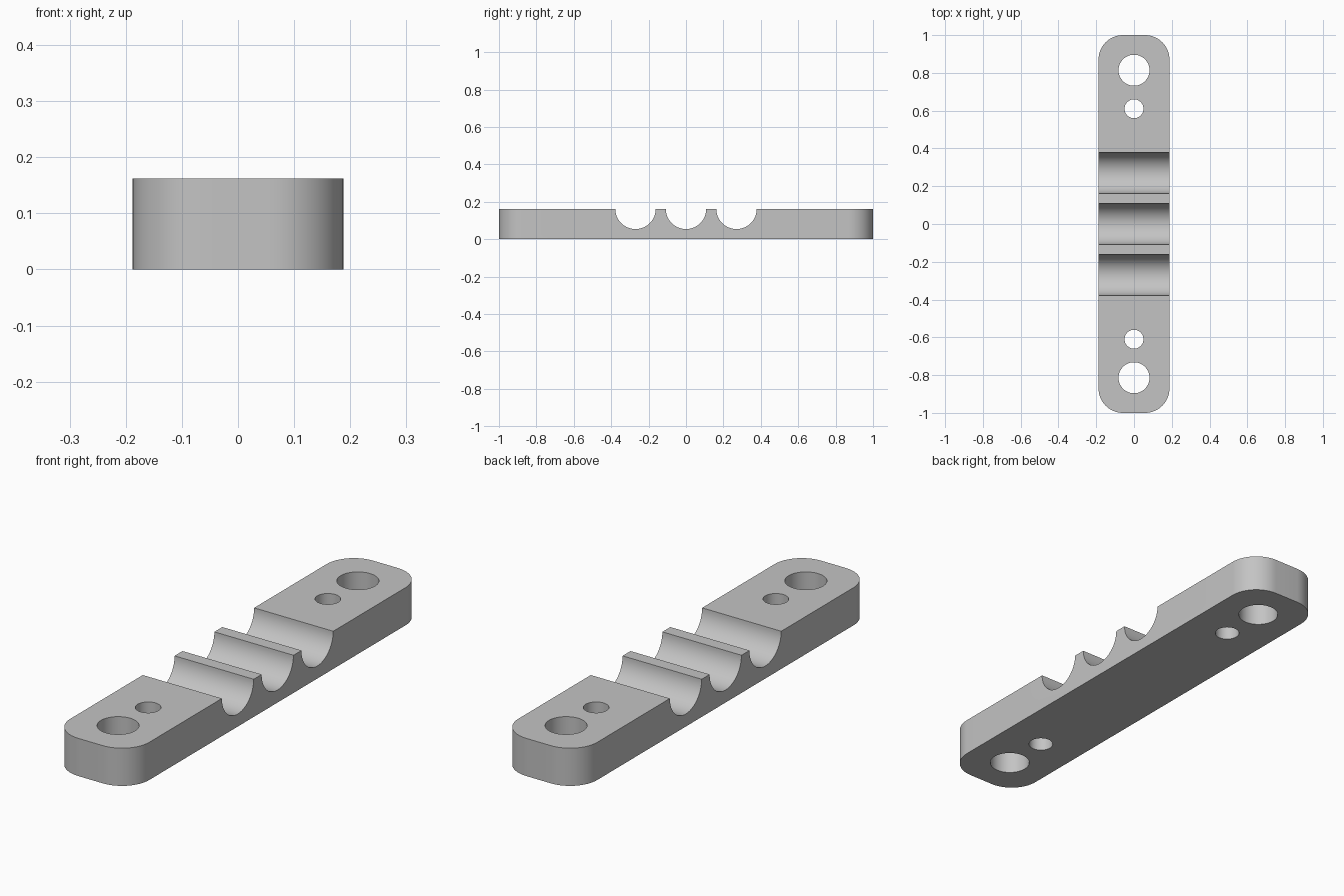
import bpy
import bmesh
import math
from mathutils import Matrix, Vector

cube = bpy.data.objects.get("Cube")
if cube:
    bpy.data.objects.remove(cube, do_unlink=True)

HALF_W, HALF_L, HEIGHT, CORNER = 0.188, 1.0, 0.162, 0.13
GROOVE_R, GROOVE_STEP = 0.108, 0.27
HOLES = [(0.814, 0.082), (0.61, 0.05)]  # distance from centre, radius

grey = bpy.data.materials.new("grey")
grey.use_nodes = True
colour = (0.55, 0.55, 0.55, 1)
grey.diffuse_color = colour
grey.node_tree.nodes["Principled BSDF"].inputs["Base Color"].default_value = colour


def make_object(name, bm):
    bmesh.ops.recalc_face_normals(bm, faces=bm.faces)
    mesh = bpy.data.meshes.new(name)
    bm.to_mesh(mesh)
    bm.free()
    mesh.materials.append(grey)
    obj = bpy.data.objects.new(name, mesh)
    bpy.context.collection.objects.link(obj)
    return obj


def add_cylinder(bm, centre, radius, depth, turn=Matrix()):
    bmesh.ops.create_cone(bm, cap_ends=True, segments=64, radius1=radius, radius2=radius,
                          depth=depth, matrix=Matrix.Translation(centre) @ turn)


# Bar with rounded vertical corners
bm = bmesh.new()
bmesh.ops.create_cube(bm, size=1)
bmesh.ops.scale(bm, vec=(2 * HALF_W, 2 * HALF_L, HEIGHT), verts=bm.verts)
bmesh.ops.translate(bm, vec=(0, 0, HEIGHT / 2), verts=bm.verts)
upright = [e for e in bm.edges if abs(e.verts[0].co.z - e.verts[1].co.z) > HEIGHT / 2]
bmesh.ops.bevel(bm, geom=upright, offset=CORNER, segments=16, profile=0.5, affect='EDGES')
bar = make_object("clamp_bar", bm)

# Cutters: screw holes at both ends and three round cable grooves
bm = bmesh.new()
for side in (-1, 1):
    for distance, radius in HOLES:
        add_cylinder(bm, Vector((0, side * distance, HEIGHT / 2)), radius, 2 * HEIGHT)
for i in (-1, 0, 1):
    add_cylinder(bm, Vector((0, i * GROOVE_STEP, HEIGHT)), GROOVE_R, 3 * HALF_W,
                 Matrix.Rotation(math.pi / 2, 4, 'Y'))
cutter = make_object("hole_and_groove_cutter", bm)
cutter.hide_render = True

# Cut, then drop the helper
cut = bar.modifiers.new("cut", 'BOOLEAN')
cut.operation = 'DIFFERENCE'
cut.solver = 'EXACT'
cut.object = cutter
bpy.ops.object.select_all(action='DESELECT')
bpy.context.view_layer.objects.active = bar
bar.select_set(True)
bpy.ops.object.modifier_apply(modifier=cut.name)
bpy.data.objects.remove(cutter, do_unlink=True)
bpy.ops.object.shade_smooth_by_angle(angle=math.radians(30))
